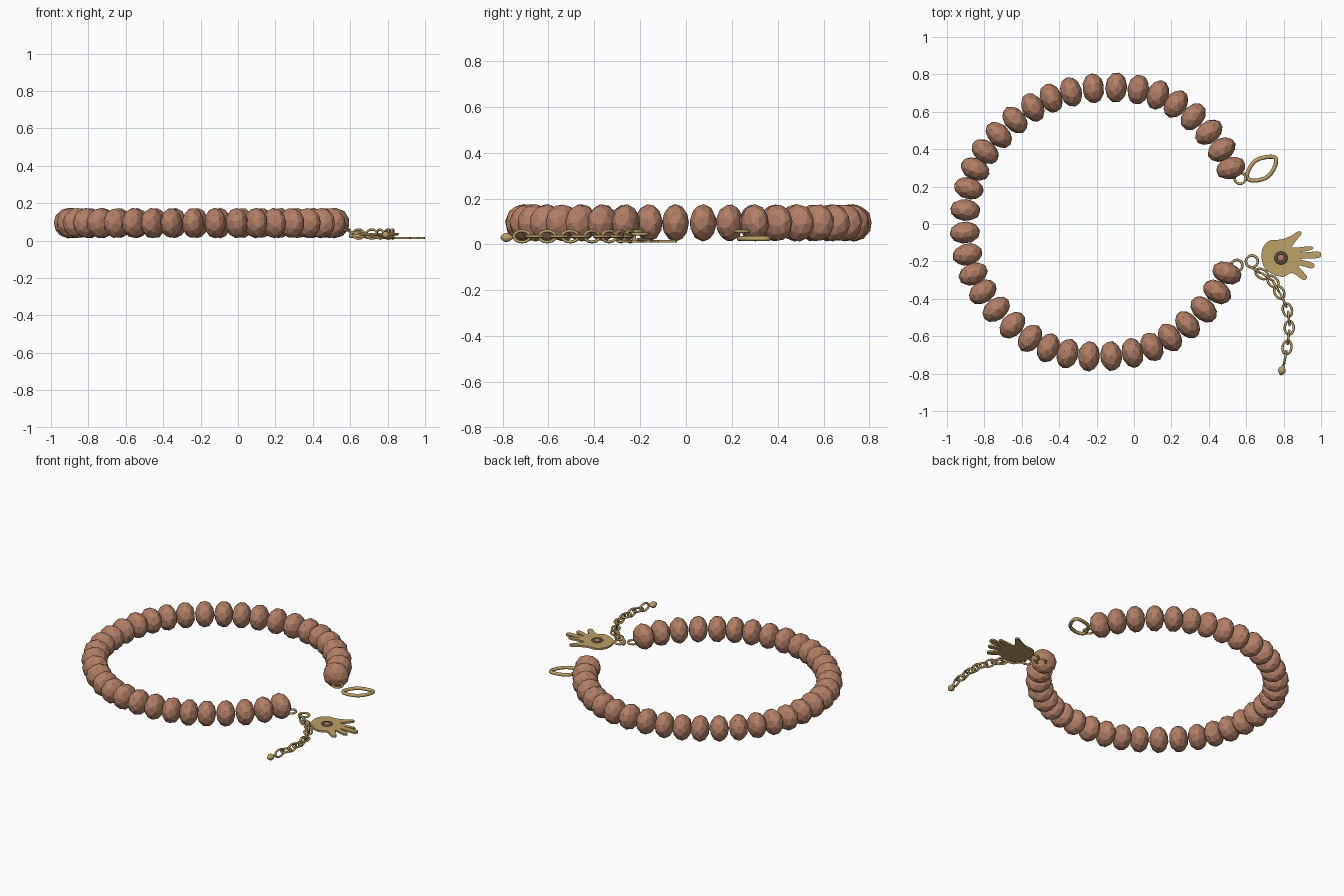
import bpy, bmesh, math, random
from mathutils import Vector, Matrix, Euler

if "Cube" in bpy.data.objects:
    bpy.data.objects.remove(bpy.data.objects["Cube"])

random.seed(4)


def material(name, rgb):
    m = bpy.data.materials.new(name)
    m.diffuse_color = (*rgb, 1)
    m.use_nodes = True
    m.node_tree.nodes["Principled BSDF"].inputs["Base Color"].default_value = m.diffuse_color
    return m


WOOD = material("brown_bead", (0.45, 0.215, 0.135))
GOLD = material("gold_metal", (0.51, 0.355, 0.135))
DARK = material("dark_bronze", (0.13, 0.095, 0.06))


def add_object(name, bm, mat, smooth=False):
    bmesh.ops.recalc_face_normals(bm, faces=bm.faces[:])
    me = bpy.data.meshes.new(name)
    bm.to_mesh(me)
    bm.free()
    me.materials.append(mat)
    ob = bpy.data.objects.new(name, me)
    bpy.context.collection.objects.link(ob)
    if smooth:
        for p in me.polygons:
            p.use_smooth = True
    return ob


def spline(a, b, c, d, t):
    """Smooth point between b and c."""
    return 0.5 * (2 * b + (c - a) * t + (2 * a - 5 * b + 4 * c - d) * t * t
                  + (3 * b - a - 3 * c + d) * t ** 3)


def smooth_loop(points, steps):
    p = [Vector(q) for q in points]
    n = len(p)
    return [spline(p[i - 1], p[i], p[(i + 1) % n], p[(i + 2) % n], k / steps)
            for i in range(n) for k in range(steps)]


def wire_loop(name, pts, radius, mat=GOLD, sides=8):
    """Closed round wire along a flat loop of 3D points."""
    bm = bmesh.new()
    n = len(pts)
    normal = sum(((pts[i] - pts[0]).cross(pts[(i + 1) % n] - pts[0])
                  for i in range(n)), Vector()).normalized()
    rings = []
    for i, p in enumerate(pts):
        tangent = (pts[(i + 1) % n] - pts[i - 1]).normalized()
        out = tangent.cross(normal)
        rings.append([bm.verts.new(p + radius * (out * math.cos(a) + normal * math.sin(a)))
                      for a in (2 * math.pi * k / sides for k in range(sides))])
    for i in range(n):
        r, s = rings[i], rings[(i + 1) % n]
        for k in range(sides):
            j = (k + 1) % sides
            bm.faces.new((r[k], r[j], s[j], s[k]))
    return add_object(name, bm, mat, True)


def oval(centre, angle, a, b, upright=False, n=20):
    """Oval points, lying flat or standing on edge."""
    along = Vector((math.cos(angle), math.sin(angle), 0))
    side = Vector((0, 0, 1)) if upright else Vector((-along.y, along.x, 0))
    return [Vector(centre) + along * a * math.cos(t) + side * b * math.sin(t)
            for t in (2 * math.pi * k / n for k in range(n))]


# Faceted beads strung along an open ring, five per span
guide = [Vector(p) for p in [
    (0.5, -0.3), (0.518, 0.30), (0.128, 0.69), (-0.443, 0.673), (-0.849, 0.294),
    (-0.86, -0.267), (-0.459, -0.662), (0.096, -0.657), (0.497, -0.262), (0.5, 0.38)]]


def strand(u):
    i = min(int(u), 6)
    return spline(*guide[i:i + 4], u - i)


for k in range(36):
    u = k / 5
    pos = strand(u)
    d = strand(min(u + 0.05, 7)) - strand(max(u - 0.05, 0))
    bm = bmesh.new()
    bmesh.ops.create_icosphere(bm, subdivisions=2, radius=1)
    roll = Euler([random.uniform(0, 6.28) for _ in range(3)]).to_matrix().to_4x4()
    turn = Matrix.Rotation(math.atan2(d.y, d.x) + random.uniform(-0.06, 0.06), 4, 'Z')
    size = Matrix.Diagonal((0.059, 0.082, 0.082, 1))
    bm.transform(Matrix.Translation((pos.x, pos.y, 0.094)) @ turn @ size @ roll)
    add_object("bead", bm, WOOD)

# Chain of alternating upright and flat links
links = [Vector(p) for p in [
    (0.645, -0.243), (0.684, -0.267), (0.715, -0.285), (0.743, -0.308), (0.76, -0.335),
    (0.777, -0.366), (0.80, -0.41), (0.82, -0.46), (0.828, -0.505), (0.83, -0.555),
    (0.826, -0.605), (0.818, -0.66), (0.808, -0.715)]]
for i, p in enumerate(links):
    d = links[min(i + 1, 12)] - links[max(i - 1, 0)]
    wire_loop("chain_link", oval((p.x, p.y, 0.035), math.atan2(d.y, d.x),
                                 0.036, 0.024, i % 2 == 0), 0.0065)

# Small drop at the chain end
bm = bmesh.new()
profile = [(0.0, 0.0), (0.012, 0.008), (0.021, 0.024), (0.018, 0.038), (0.008, 0.052), (0.0, 0.066)]
prof = [bm.verts.new((r, 0, h)) for r, h in profile]
edges = [bm.edges.new(e) for e in zip(prof, prof[1:])]
bmesh.ops.spin(bm, geom=prof + edges, cent=(0, 0, 0), axis=(0, 0, 1),
               angle=2 * math.pi, steps=10)
bmesh.ops.remove_doubles(bm, verts=bm.verts[:], dist=0.0005)
aim = Vector((0.22, 1, 0)).to_track_quat('Z', 'Y').to_matrix().to_4x4()
bm.transform(Matrix.Translation((0.785, -0.81, 0.03)) @ aim)
add_object("chain_drop", bm, GOLD, True)

# Connecting rings at both ends
wire_loop("end_ring", oval((0.55, -0.222, 0.057), 0, 0.03, 0.03), 0.007)
wire_loop("charm_ring", oval((0.63, -0.20, 0.045), 0, 0.032, 0.032), 0.007)
wire_loop("clasp_ring", oval((0.567, 0.245, 0.057), 0, 0.03, 0.03), 0.007)

# Teardrop clasp
tear = [(0.605, 0.27), (0.645, 0.335), (0.71, 0.358), (0.757, 0.352),
        (0.75, 0.30), (0.71, 0.25), (0.65, 0.232), (0.612, 0.24)]
wire_loop("clasp", [Vector((p.x, p.y, 0.025)) for p in smooth_loop(tear, 4)], 0.011)

# Open hand charm: flat plate with thumb and four fingers
outline = [
    (0.682, -0.18), (0.69, -0.125), (0.727, -0.088), (0.785, -0.083), (0.833, -0.066),
    (0.88, -0.039), (0.895, -0.053), (0.86, -0.098), (0.85, -0.126),
    (0.945, -0.119), (0.953, -0.137), (0.885, -0.153),
    (0.985, -0.147), (0.999, -0.165), (0.985, -0.182), (0.89, -0.188),
    (0.955, -0.208), (0.965, -0.228), (0.945, -0.237), (0.878, -0.222),
    (0.92, -0.272), (0.922, -0.292), (0.902, -0.298), (0.845, -0.262),
    (0.80, -0.282), (0.75, -0.272), (0.70, -0.237)]
bm = bmesh.new()
face = bm.faces.new([bm.verts.new((p.x, p.y, 0.008)) for p in smooth_loop(outline, 4)])
top = bmesh.ops.extrude_face_region(bm, geom=[face])["geom"]
bmesh.ops.translate(bm, vec=(0, 0, 0.012),
                    verts=[v for v in top if isinstance(v, bmesh.types.BMVert)])
add_object("hand_charm", bm, GOLD)

# Palm setting: dark ring around a small stone
wire_loop("palm_ring", oval((0.786, -0.182, 0.021), 0, 0.027, 0.027), 0.008, DARK)
bm = bmesh.new()
bmesh.ops.create_uvsphere(bm, u_segments=12, v_segments=8, radius=1)
bm.transform(Matrix.Translation((0.786, -0.182, 0.02)) @ Matrix.Diagonal((0.021, 0.021, 0.01, 1)))
add_object("palm_stone", bm, WOOD, True)
